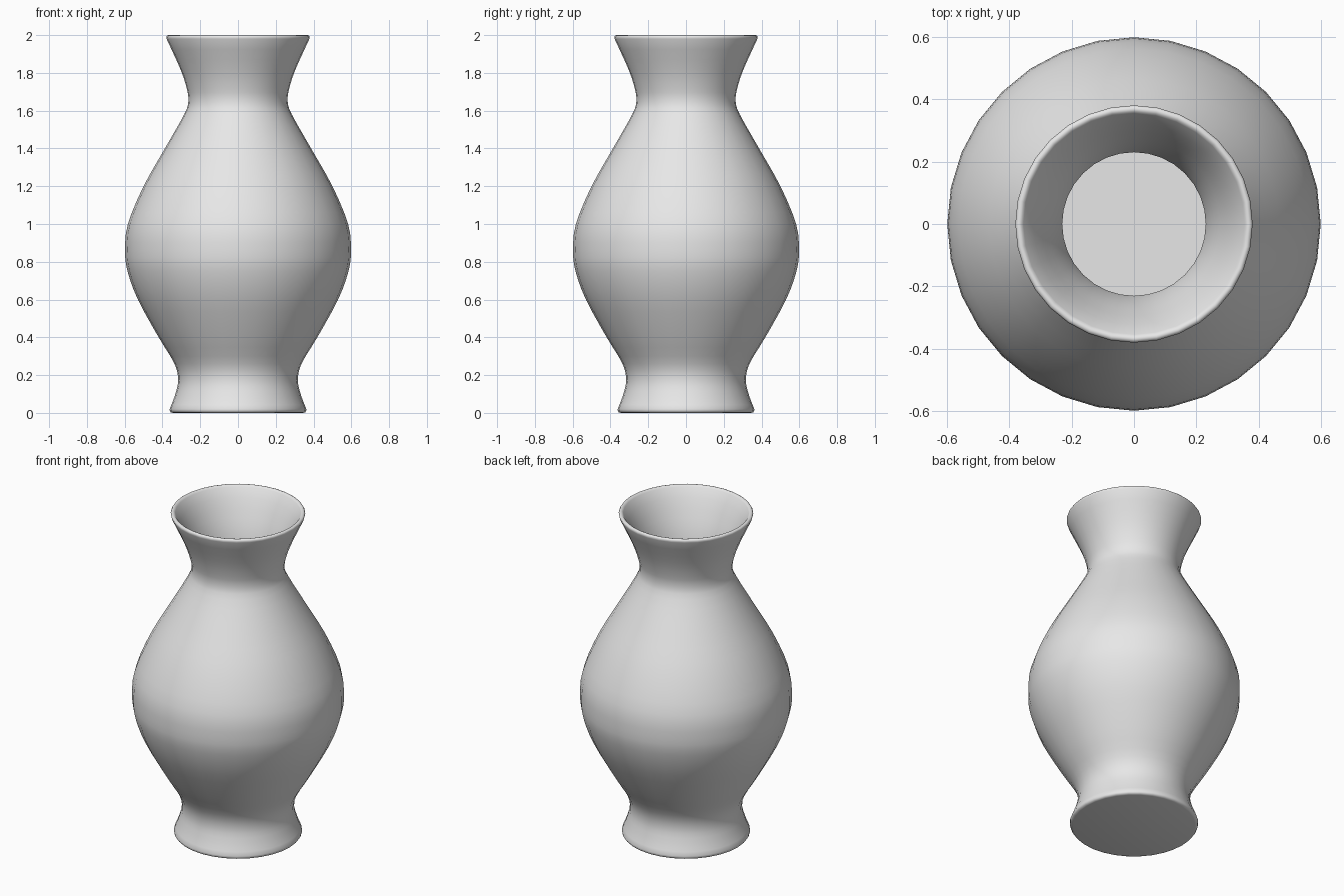
import bpy, bmesh, math
from mathutils import Vector

old = bpy.data.objects.get("Cube")
if old:
    bpy.data.objects.remove(old, do_unlink=True)

SIDES = 32
WALL = 0.033

# Key points of the outer wall, as radius and height
OUTER = [(0.362, 0.02), (0.335, 0.09), (0.317, 0.17), (0.336, 0.26), (0.42, 0.4),
         (0.53, 0.6), (0.585, 0.75), (0.598, 0.86), (0.583, 1.0), (0.5, 1.2),
         (0.387, 1.4), (0.285, 1.58), (0.263, 1.65), (0.272, 1.72),
         (0.305, 1.82), (0.378, 1.98)]


def smooth_path(points, steps):
    """Catmull-Rom curve through the points."""
    p = [Vector(q) for q in points]
    p = [2 * p[0] - p[1]] + p + [2 * p[-1] - p[-2]]
    out = []
    for a, b, c, d in zip(p, p[1:], p[2:], p[3:]):
        for i in range(steps):
            t = i / steps
            out.append(0.5 * (2 * b + (c - a) * t + (2 * a - 5 * b + 4 * c - d) * t ** 2
                              + (3 * b - a - 3 * c + d) * t ** 3))
    return out + [p[-2]]


def inset(path, distance):
    """Shift the path towards the axis along its normals."""
    out = []
    for i, q in enumerate(path):
        tangent = (path[min(i + 1, len(path) - 1)] - path[max(i - 1, 0)]).normalized()
        out.append(q + Vector((-tangent.y, tangent.x)) * distance)
    return out


# Closed section: underside, outer wall, rounded rim, inner wall, inside floor
outer = smooth_path(OUTER, 3)
inner = [q for q in inset(outer, WALL) if 0.06 < q.y < 1.97]
foot = [Vector(q) for q in ((0, 0), (0.345, 0), (0.356, 0.003), (0.361, 0.01))]
rim = [Vector(q) for q in ((0.38, 1.99), (0.376, 1.997), (0.368, 2.0),
                           (0.36, 1.997), (0.354, 1.99))]
floor = [Vector((inner[0].x - 0.02, 0.045)), Vector((0, 0.045))]
section = foot + outer + rim + inner[::-1] + floor

# Vase body turned around the axis
bm = bmesh.new()
verts = [bm.verts.new((0, q.x, q.y)) for q in section]
edges = [bm.edges.new(pair) for pair in zip(verts, verts[1:])]
bmesh.ops.spin(bm, geom=verts + edges, cent=(0, 0, 0), axis=(0, 0, 1),
               angle=math.tau, steps=SIDES, use_merge=False)
bmesh.ops.remove_doubles(bm, verts=bm.verts[:], dist=0.0005)
bmesh.ops.recalc_face_normals(bm, faces=bm.faces[:])
mesh = bpy.data.meshes.new("vase")
bm.to_mesh(mesh)
bm.free()

vase = bpy.data.objects.new("vase", mesh)
bpy.context.collection.objects.link(vase)

# Plain grey glaze
grey = bpy.data.materials.new("light grey")
grey.use_nodes = True
colour = (0.8, 0.8, 0.8, 1)
grey.diffuse_color = colour
grey.node_tree.nodes["Principled BSDF"].inputs["Base Color"].default_value = colour
mesh.materials.append(grey)

bpy.ops.object.select_all(action='DESELECT')
vase.select_set(True)
bpy.context.view_layer.objects.active = vase
bpy.ops.object.shade_smooth_by_angle(angle=math.radians(50))
